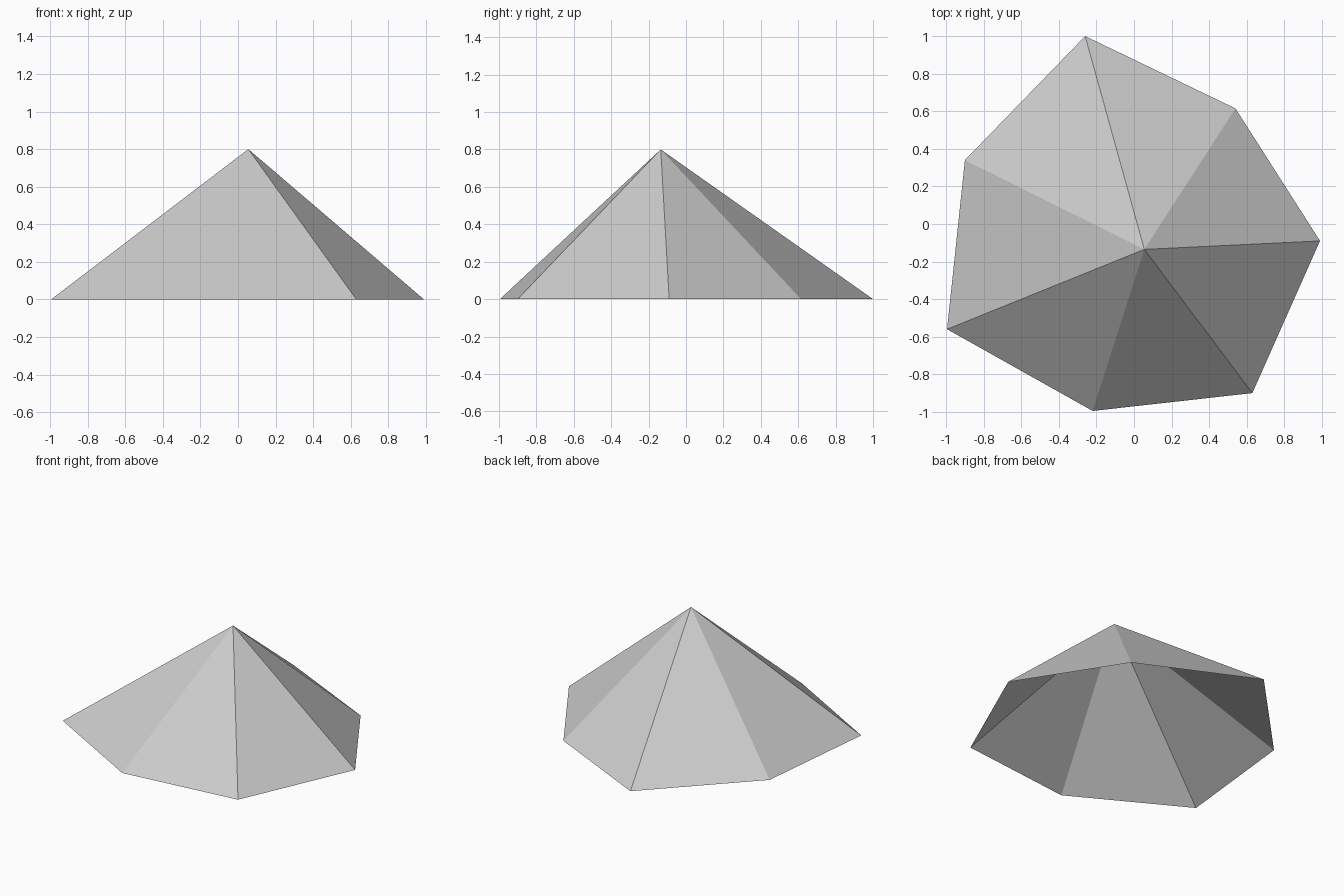
import bpy

if "Cube" in bpy.data.objects:
    bpy.data.objects.remove(bpy.data.objects["Cube"])

# Rim corners, counter-clockwise from above, and the off-centre peak
rim = [(-0.26, 1.0), (-0.90, 0.34), (-0.995, -0.56), (-0.22, -0.995),
       (0.63, -0.90), (0.99, -0.09), (0.54, 0.615)]
peak = (0.055, -0.135, 0.80)

# Open-bottomed faceted canopy: one triangle from each rim edge to the peak
n = len(rim)
verts = [(x, y, 0.0) for x, y in rim] + [peak]
faces = [(i, (i + 1) % n, n) for i in range(n)]

mesh = bpy.data.meshes.new("canopy")
mesh.from_pydata(verts, [], faces)
mesh.update()
canopy = bpy.data.objects.new("canopy", mesh)
bpy.context.collection.objects.link(canopy)

# Single plain colour
grey = bpy.data.materials.new("light grey")
grey.diffuse_color = (0.6, 0.6, 0.6, 1.0)
grey.use_nodes = True
grey.node_tree.nodes["Principled BSDF"].inputs["Base Color"].default_value = grey.diffuse_color
mesh.materials.append(grey)
